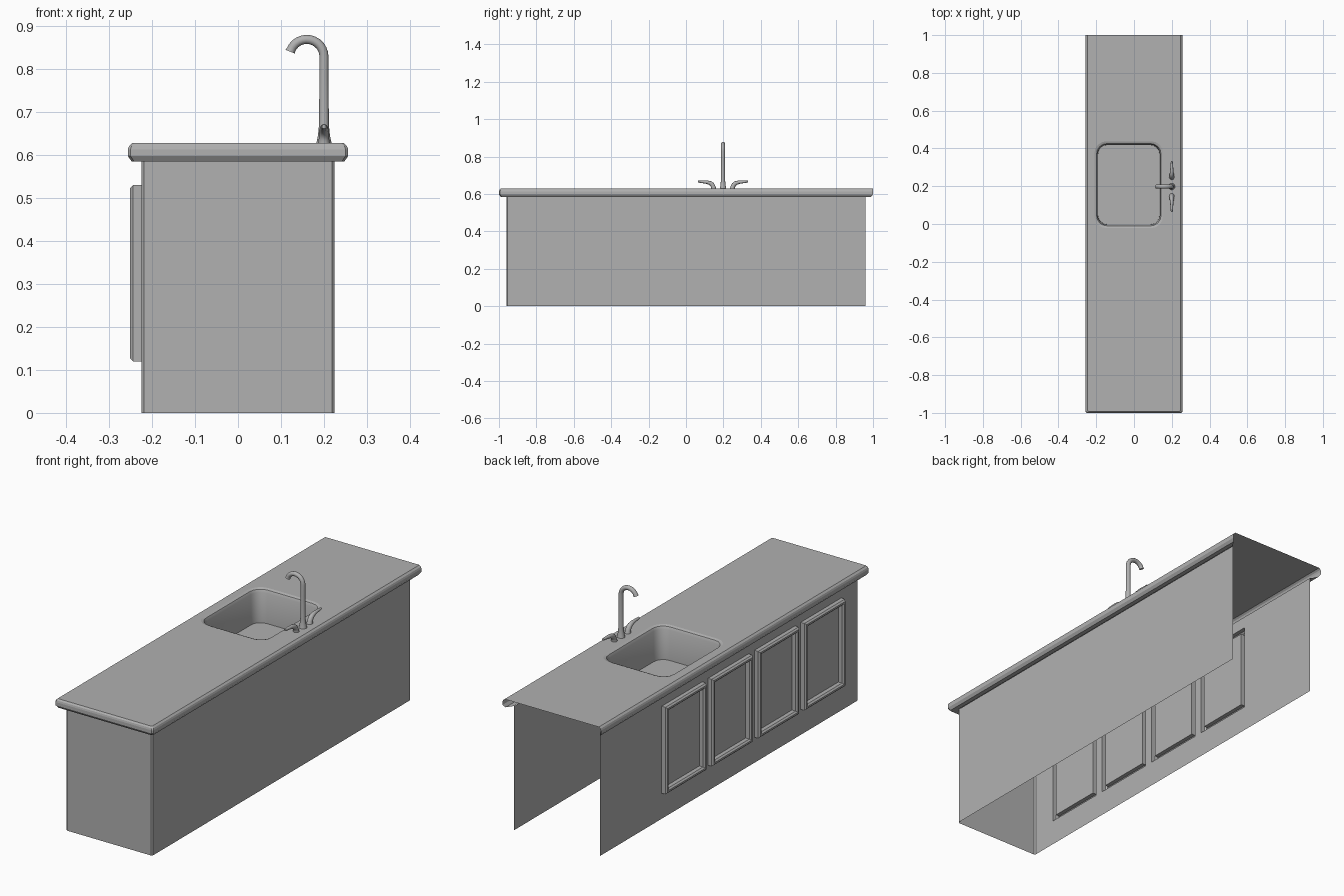
import bpy, bmesh
from math import sin, cos, pi, radians

if "Cube" in bpy.data.objects:
    bpy.data.objects.remove(bpy.data.objects["Cube"])

TOP = 0.628      # worktop height
BASE = 0.585     # cabinet height

GREY = bpy.data.materials.new("dark_grey")
GREY.diffuse_color = (0.44, 0.44, 0.44, 1)
GREY.use_nodes = True
GREY.node_tree.nodes["Principled BSDF"].inputs["Base Color"].default_value = GREY.diffuse_color


def make(name, bm, smooth=None):
    bmesh.ops.recalc_face_normals(bm, faces=bm.faces)
    me = bpy.data.meshes.new(name)
    bm.to_mesh(me)
    bm.free()
    me.materials.append(GREY)
    ob = bpy.data.objects.new(name, me)
    bpy.context.collection.objects.link(ob)
    if smooth:
        shade(ob, smooth)
    return ob


def shade(ob, angle):
    bpy.ops.object.select_all(action='DESELECT')
    ob.select_set(True)
    bpy.context.view_layer.objects.active = ob
    bpy.ops.object.shade_smooth_by_angle(angle=radians(angle))


def loft(bm, rows, closed):
    """Skin a list of point rows with quads; returns the vertex rows."""
    vs = [[bm.verts.new(p) for p in row] for row in rows]
    n = len(rows[0])
    for a, b in zip(vs, vs[1:]):
        for i in range(n if closed else n - 1):
            j = (i + 1) % n
            bm.faces.new((a[i], a[j], b[j], b[i]))
    return vs


def fill(bm, rings):
    """Fill the first vertex ring, leaving the other rings as holes."""
    edges = []
    for ring in rings:
        for a, b in zip(ring, ring[1:] + ring[:1]):
            edges.append(bm.edges.get((a, b)) or bm.edges.new((a, b)))
    bmesh.ops.triangle_fill(bm, edges=edges, use_beauty=True, use_dissolve=False)


def u_path(hx, y0, y1, c, z):
    """U-shaped outline, open towards the back, with chamfered front corners."""
    return [(-hx, y1, z), (-hx, y0 + c, z), (-hx + c, y0, z),
            (hx - c, y0, z), (hx, y0 + c, z), (hx, y1, z)]


def rect_x(x, y0, y1, z0, z1, d=0):
    return [(x, y0 + d, z0 + d), (x, y1 - d, z0 + d), (x, y1 - d, z1 - d), (x, y0 + d, z1 - d)]


def round_rect(x0, x1, y0, y1, r, z, seg=4):
    pts = []
    for k, (cx, cy) in enumerate([(x1 - r, y1 - r), (x0 + r, y1 - r),
                                  (x0 + r, y0 + r), (x1 - r, y0 + r)]):
        for i in range(seg + 1):
            a = (k + i / seg) * pi / 2
            pts.append((cx + r * cos(a), cy + r * sin(a), z))
    return pts


def tube(name, pts, radii):
    """Round bar along a path with a radius at each point."""
    cu = bpy.data.curves.new(name, 'CURVE')
    cu.dimensions = '3D'
    cu.bevel_depth = 1.0
    cu.bevel_resolution = 4
    cu.use_fill_caps = True
    cu.materials.append(GREY)
    sp = cu.splines.new('POLY')
    sp.points.add(len(pts) - 1)
    for p, co, r in zip(sp.points, pts, radii):
        p.co = (*co, 1)
        p.radius = r
    ob = bpy.data.objects.new(name, cu)
    bpy.context.collection.objects.link(ob)
    bpy.ops.object.select_all(action='DESELECT')
    ob.select_set(True)
    bpy.context.view_layer.objects.active = ob
    bpy.ops.object.convert(target='MESH')
    shade(bpy.context.object, 40)


DOORS = [(y, y + 0.302, 0.12, 0.53) for y in (-0.835, -0.49, -0.145, 0.2)]

# Cabinet shell: three walls, open at the bottom and back end
bm = bmesh.new()
lo, hi = loft(bm, [u_path(0.225, -0.96, 0.96, 0.006, z) for z in (0, BASE)], False)
# left wall reopened behind the hollow door mouldings
bm.faces.remove(next(f for f in bm.faces if lo[0] in f.verts))
fill(bm, [[lo[0], lo[1], hi[1], hi[0]]] +
     [[bm.verts.new(p) for p in rect_x(-0.225, *door)] for door in DOORS])
make("cabinet", bm)

# Doors on the left side: raised moulding around a flat panel
for i, door in enumerate(DOORS):
    bm = bmesh.new()
    prof = [(0, 0), (0, 0.019), (0.007, 0.026), (0.015, 0.026), (0.022, 0.019), (0.022, 0)]
    bm.faces.new(loft(bm, [rect_x(-0.225 - h, *door, d) for d, h in prof], True)[-1])
    make(f"door_{i + 1}", bm)

# Worktop: rounded lip on three sides, top sheet with the sink opening
SINK = (-0.21, 0.155, -0.022, 0.438)
bm = bmesh.new()
profile = [(0.011, 0.008, 0, TOP), (0.003, 0.002, 0, 0.621), (0, 0, 0, 0.613),
           (0, 0, 0, 0.598), (0.009, 0.009, 0.01, BASE), (0.03, 0.04, 0.04, BASE)]
lip = loft(bm, [u_path(0.2565 - dx, -1 + dy, 1 - e, 0.006, z) for dx, dy, e, z in profile], False)
fill(bm, [lip[0], [bm.verts.new(p) for p in round_rect(*SINK, 0.065, TOP)]])
make("worktop", bm)

# Sink bowl: sloped rim, walls and floor
bm = bmesh.new()
rows = []
for d, r, z in [(0, 0.065, TOP), (0.012, 0.055, 0.624), (0.018, 0.05, 0.612), (0.02, 0.048, 0.47)]:
    x0, x1, y0, y1 = SINK
    rows.append(round_rect(x0 + d, x1 - d, y0 + d, y1 - d, r, z))
bm.faces.new(loft(bm, rows, True)[-1])
make("sink_bowl", bm, 30)

# Tap spout: flared foot, column and hooked end
FX, FY = 0.2, 0.198
path = [(FX, FY, z) for z in (0.626, 0.645, 0.67, 0.78)]
radii = [0.018, 0.014, 0.0115, 0.0105]
for i in range(13):
    a = radians(158 * i / 12)
    path.append((0.16 + 0.04 * cos(a), FY, 0.829 + 0.04 * sin(a)))
    radii.append(0.0105)
path.append((0.1215, FY, 0.8405))
radii.append(0.0115)
tube("tap_spout", path, radii)

# Tap handles: curved tapering levers, mirrored about the spout
for side, s in (("front", -1), ("back", 1)):
    prof = [(0.05, 0.626, 0.014), (0.052, 0.638, 0.012), (0.058, 0.65, 0.012),
            (0.068, 0.658, 0.011), (0.085, 0.663, 0.009), (0.11, 0.665, 0.007),
            (0.134, 0.666, 0.005)]
    tube(f"tap_handle_{side}", [(FX, FY + s * d, z) for d, z, _ in prof],
         [r for _, _, r in prof])
